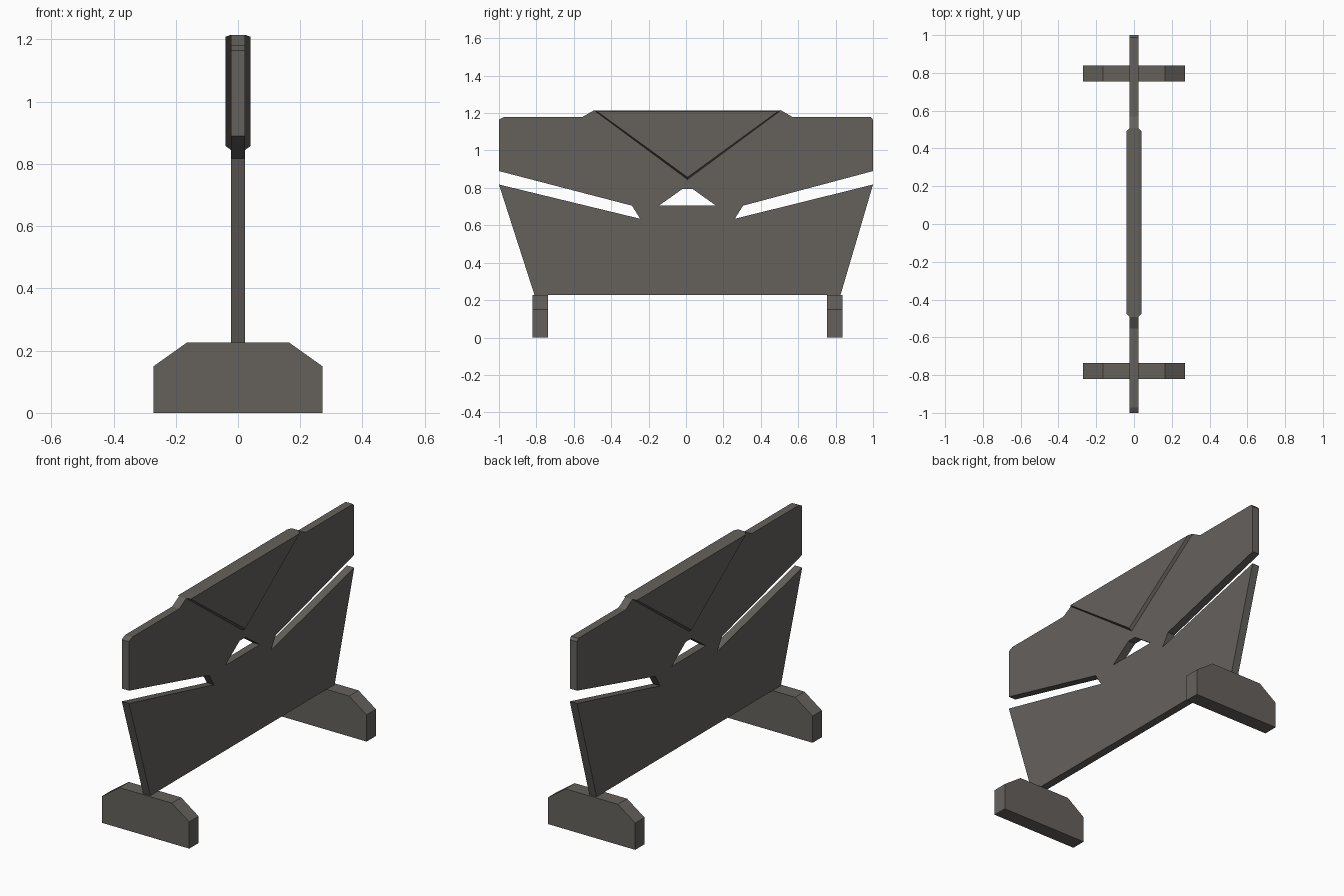
import bpy, bmesh
from mathutils import Vector

if "Cube" in bpy.data.objects:
    bpy.data.objects.remove(bpy.data.objects["Cube"])

CY = 0.008  # centre line of the panel along y

stone = bpy.data.materials.new("warm dark grey")
stone.diffuse_color = (0.13, 0.12, 0.108, 1)
stone.use_nodes = True
stone.node_tree.nodes["Principled BSDF"].inputs["Base Color"].default_value = stone.diffuse_color


def finish(name, bm):
    bmesh.ops.recalc_face_normals(bm, faces=bm.faces)
    me = bpy.data.meshes.new(name)
    bm.to_mesh(me)
    bm.free()
    me.materials.append(stone)
    ob = bpy.data.objects.new(name, me)
    bpy.context.collection.objects.link(ob)
    return ob


def mirrored(half):
    """Mirror a half outline of (y offset, z) about the centre line."""
    pts = [(h, z) for h, z in half] + [(-h, z) for h, z in reversed(half) if h > 0]
    return [(max(-1, min(1, CY + h)), z) for h, z in pts]


def extrude_loops(name, loops, to3d, shift):
    """Fill closed loops (later ones are holes) and give them thickness."""
    bm = bmesh.new()
    for loop in loops:
        vs = [bm.verts.new(to3d(*p)) for p in loop]
        for a, b in zip(vs, vs[1:] + vs[:1]):
            bm.edges.new((a, b))
    bmesh.ops.triangle_fill(bm, use_beauty=True, use_dissolve=False, edges=bm.edges[:])
    ext = bmesh.ops.extrude_face_region(bm, geom=bm.faces[:])["geom"]
    verts = [g for g in ext if isinstance(g, bmesh.types.BMVert)]
    bmesh.ops.translate(bm, verts=verts, vec=Vector(shift))
    return finish(name, bm)


# Main panel with side slots and a centre opening
T = 0.0225
outline = mirrored([(0.50, 1.215), (0.56, 1.18), (0.98, 1.18), (1.01, 1.165),
                    (1.01, 0.89), (0.297, 0.705), (0.253, 0.635), (1.01, 0.818),
                    (0.818, 0.227)])
opening = mirrored([(0.026, 0.795), (0.153, 0.705)])
extrude_loops("main_panel", [outline, opening],
              lambda y, z: (-T, y, z), (2 * T, 0, 0))

# Raised triangular plate with bevelled rim on both sides of the panel
bm = bmesh.new()
rings = []
for x, half, top, apex in ((-0.0395, 0.483, 1.209, 0.857), (-T, 0.50, 1.215, 0.845),
                           (T, 0.50, 1.215, 0.845), (0.0395, 0.483, 1.209, 0.857)):
    rings.append([bm.verts.new((x, CY + y, z))
                  for y, z in ((-half, top), (half, top), (0, apex))])
for a, b in zip(rings, rings[1:]):
    for i in range(3):
        j = (i + 1) % 3
        bm.faces.new((a[i], a[j], b[j], b[i]))
bm.faces.new(rings[0])
bm.faces.new(rings[-1])
finish("triangle_plate", bm)

# Two feet with chamfered tops
foot = [(-0.271, 0), (0.271, 0), (0.271, 0.15), (0.163, 0.227),
        (-0.163, 0.227), (-0.271, 0.15)]
for name, y in (("front_foot", -0.82), ("back_foot", 0.755)):
    extrude_loops(name, [foot], lambda x, z: (x, y, z), (0, 0.083, 0))
